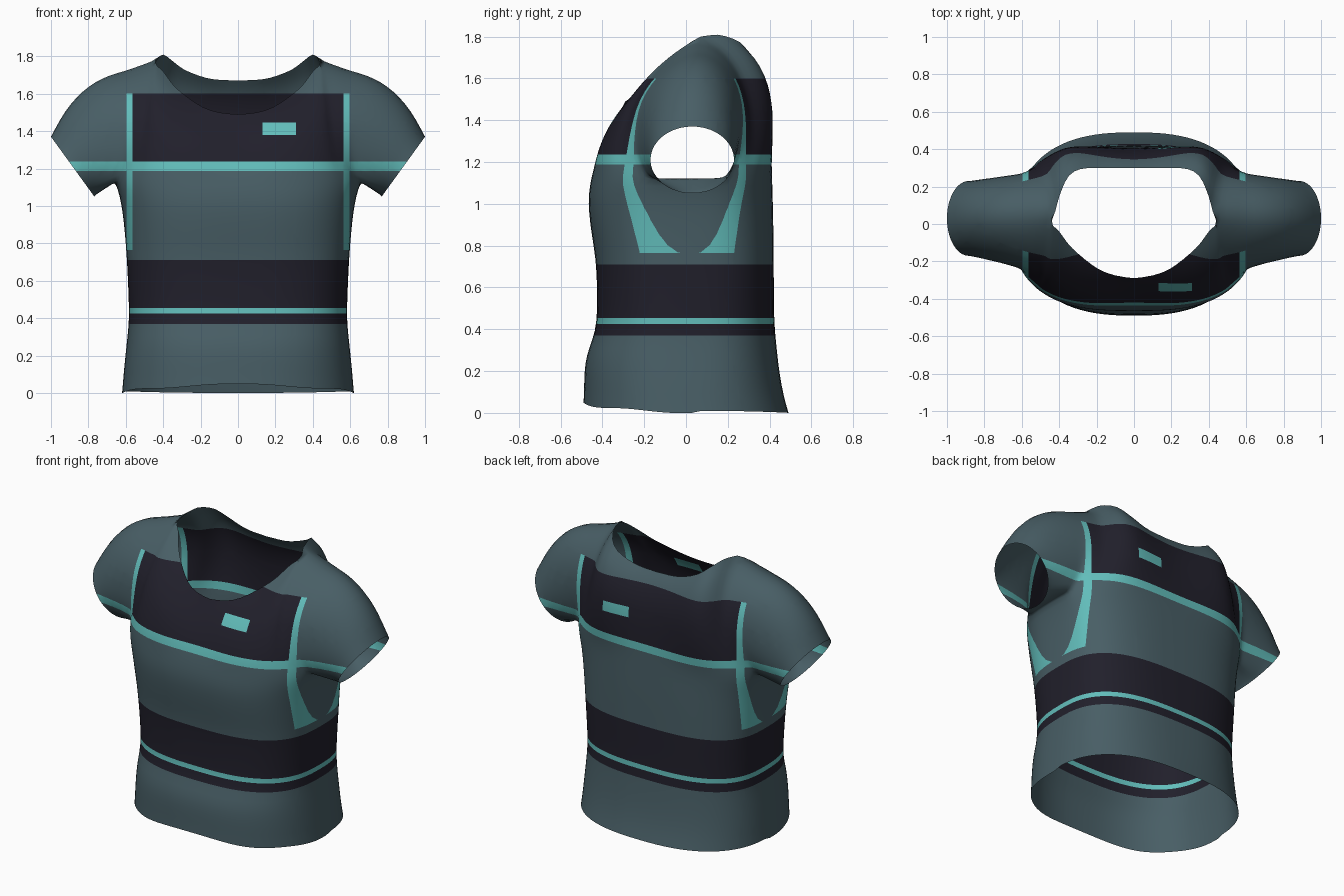
import bpy, bmesh, math
from mathutils import Vector

if "Cube" in bpy.data.objects:
    bpy.data.objects.remove(bpy.data.objects["Cube"])

Q, CORNER, ROWS, NECK = 24, 19, 16, 14   # ring quarter, armhole corner, yoke rows, neck segments
PIT = 1.13                               # armpit height


def spline(points, n):
    """n + 1 evenly spaced samples of a smooth curve through the points."""
    p = [Vector(q) for q in points]
    p = [p[0] * 2 - p[1]] + p + [p[-1] * 2 - p[-2]]
    dense = []
    for i in range(1, len(p) - 2):
        a, b, c, d = p[i - 1:i + 3]
        for k in range(20):
            t = k / 20
            dense.append((b * 2 + (c - a) * t + (a * 2 - b * 5 + c * 4 - d) * t * t
                          + (b * 3 - a - c * 3 + d) * t ** 3) * 0.5)
    dense.append(p[-2])
    length = [0.0]
    for a, b in zip(dense, dense[1:]):
        length.append(length[-1] + (b - a).length)
    out, j = [], 0
    for k in range(n + 1):
        s = length[-1] * k / n
        while j < len(dense) - 2 and length[j + 1] < s:
            j += 1
        f = (s - length[j]) / max(length[j + 1] - length[j], 1e-9)
        out.append(dense[j].lerp(dense[j + 1], min(f, 1)))
    return out


def half_ring(z, width, front, back):
    """Squarish half cross-section of the torso, front centre to back centre."""
    n = 2.5 + 0.4 * min(z / 0.7, 1)
    mid, pts = 0.02, []
    for i in range(2 * Q + 1):
        a = math.pi * i / (2 * Q)
        s, c = max(math.sin(a), 0), math.cos(a)
        if i == 2 * Q:
            s = 0
        depth = abs(c) ** (2 / n) if i != Q else 0
        y = mid + depth * ((front if i < Q else back) - mid)
        lift = 0.04 * c * c - 0.012 * math.sin(3 * a) ** 2 if c > 0 else -0.01 * c * c
        pts.append(Vector((width * s ** (2 / n), y, z + lift * max(0, 1 - z / 0.3))))
    return pts


def coons(bottom, top, left, right):
    """Surface patch filling four boundary curves."""
    nu, nv = len(bottom) - 1, len(left) - 1
    rows = []
    for j in range(nv + 1):
        v = j / nv
        row = []
        for i in range(nu + 1):
            u = i / nu
            row.append(bottom[i] * (1 - v) + top[i] * v + left[j] * (1 - u) + right[j] * u
                       - bottom[0] * (1 - u) * (1 - v) - bottom[-1] * u * (1 - v)
                       - top[0] * (1 - u) * v - top[-1] * u * v)
        rows.append(row)
    return rows


bm = bmesh.new()


def add_grid(rows):
    """Add a grid of quads and its mirror image."""
    for side in (1, -1):
        vs = [[bm.verts.new((p.x * side, p.y, p.z)) for p in r] for r in rows]
        for a, b in zip(vs, vs[1:]):
            for i in range(len(a) - 1):
                quad = (a[i], a[i + 1], b[i + 1], b[i])
                bm.faces.new(quad if side == 1 else quad[::-1])


# Torso: height, half width, front, back
profile = [(0.01, 0.62, -0.49, 0.49), (0.1, 0.613, -0.488, 0.465), (0.2, 0.603, -0.485, 0.447),
           (0.29, 0.593, -0.472, 0.436), (0.37, 0.585, -0.44, 0.428), (0.46, 0.584, -0.427, 0.422),
           (0.7, 0.594, -0.43, 0.42), (0.9, 0.61, -0.458, 0.418), (1.03, 0.628, -0.468, 0.415),
           (PIT, 0.655, -0.452, 0.412)]
torso = [half_ring(*p) for p in spline(profile, 26)]
add_grid(torso)
chest = torso[-1]

# Yoke: front and back panels between centre line, neckline, shoulder and armhole
shoulder = (0.6, 0.06, 1.732)
neck_point = (0.42, 0.07, 1.80)
seam = spline([neck_point, (0.5, 0.065, 1.772), shoulder], CORNER - NECK)
front_neck = spline([(0, -0.29, 1.49), (0.1, -0.275, 1.5), (0.2, -0.235, 1.535), (0.33, -0.13, 1.63),
                     (0.4, -0.04, 1.72), (0.445, 0.01, 1.765), neck_point], NECK)
back_neck = spline([(0, 0.3, 1.67), (0.15, 0.3, 1.68), (0.28, 0.295, 1.725), (0.35, 0.255, 1.775),
                    (0.395, 0.16, 1.808), neck_point], NECK)
front_centre = spline([chest[0], (0, -0.413, 1.25), (0, -0.362, 1.36), (0, -0.29, 1.49)], ROWS)
back_centre = spline([chest[-1], (0, 0.398, 1.38), (0, 0.38, 1.5), (0, 0.345, 1.6), (0, 0.3, 1.67)], ROWS)
front_arm = spline([chest[CORNER], (0.603, -0.24, 1.24), (0.598, -0.24, 1.36), (0.598, -0.215, 1.49),
                    (0.6, -0.14, 1.605), (0.6, -0.035, 1.695), shoulder], ROWS)
back_arm = spline([chest[2 * Q - CORNER], (0.607, 0.245, 1.24), (0.6, 0.268, 1.36), (0.6, 0.265, 1.49),
                   (0.6, 0.225, 1.61), (0.6, 0.15, 1.695), shoulder], ROWS)
add_grid(coons(chest[:CORNER + 1], front_neck + seam[1:], front_centre, front_arm))
back_rows = coons(chest[::-1][:CORNER + 1], back_neck + seam[1:], back_centre, back_arm)
add_grid([r[::-1] for r in back_rows])

# Sleeves: armhole loop lofted to a slanted oval cuff
hole = front_arm[::-1] + chest[CORNER + 1:2 * Q - CORNER] + back_arm
run = [0.0]
for a, b in zip(hole, hole[1:]):
    run.append(run[-1] + (b - a).length)
sleeve = []
for k in range(13):
    t = k / 12
    row = []
    for p, s in zip(hole, run):
        a = 2 * math.pi * s / run[-1]
        cuff = Vector((0.884 + 0.116 * math.cos(a), 0.03 - 0.2 * math.sin(a), 1.21 + 0.16 * math.cos(a)))
        puff = 0.075 * 4 * t * (1 - t) * max(math.cos(a), 0)
        row.append(p.lerp(cuff, t) + Vector((0.45, 0, 0.9)) * puff)
    sleeve.append(row)
add_grid(sleeve)

# Join the panels and relax the seams
bmesh.ops.remove_doubles(bm, verts=bm.verts[:], dist=0.001)
inner = [v for v in bm.verts if not v.is_boundary]
for _ in range(4):
    bmesh.ops.smooth_vert(bm, verts=inner, factor=0.5, use_axis_x=True, use_axis_y=True, use_axis_z=True)
bmesh.ops.recalc_face_normals(bm, faces=bm.faces[:])

# Cut clean colour borders
X_CUTS = (-0.597, -0.563, 0.563, 0.597, 0.13, 0.31)
Z_CUTS = (0.37, 0.425, 0.455, 0.71, 0.765, 1.187, 1.237, 1.38, 1.445, 1.6)
for axis, cuts in ((Vector((1, 0, 0)), X_CUTS), (Vector((0, 0, 1)), Z_CUTS)):
    for c in cuts:
        bmesh.ops.bisect_plane(bm, geom=bm.verts[:] + bm.edges[:] + bm.faces[:], dist=1e-5,
                               plane_co=axis * c, plane_no=axis)

GREY, DARK, TEAL = range(3)


def colour(x, z):
    if 1.187 < z < 1.237 or 0.425 < z < 0.455:
        return TEAL                                   # reflective hoops
    if 0.563 < abs(x) < 0.597 and 0.765 < z < 1.6:
        return TEAL                                   # upright stripes
    if 0.13 < x < 0.31 and 1.38 < z < 1.445:
        return TEAL                                   # badge
    if 0.37 < z < 0.71 or (abs(x) < 0.563 and 1.237 < z < 1.6):
        return DARK                                   # waist band and chest panel
    return GREY


for f in bm.faces:
    c = f.calc_center_median()
    f.material_index = colour(c.x, c.z)
    f.smooth = True

mesh = bpy.data.meshes.new("shirt")
bm.to_mesh(mesh)
bm.free()
for name, rgb in (("slate grey", (0.065, 0.112, 0.131)), ("dark navy", (0.015, 0.014, 0.024)),
                  ("pale teal", (0.122, 0.51, 0.495))):
    m = bpy.data.materials.new(name)
    m.diffuse_color = (*rgb, 1)
    m.use_nodes = True
    m.node_tree.nodes["Principled BSDF"].inputs["Base Color"].default_value = m.diffuse_color
    mesh.materials.append(m)
shirt = bpy.data.objects.new("shirt", mesh)
bpy.context.collection.objects.link(shirt)
